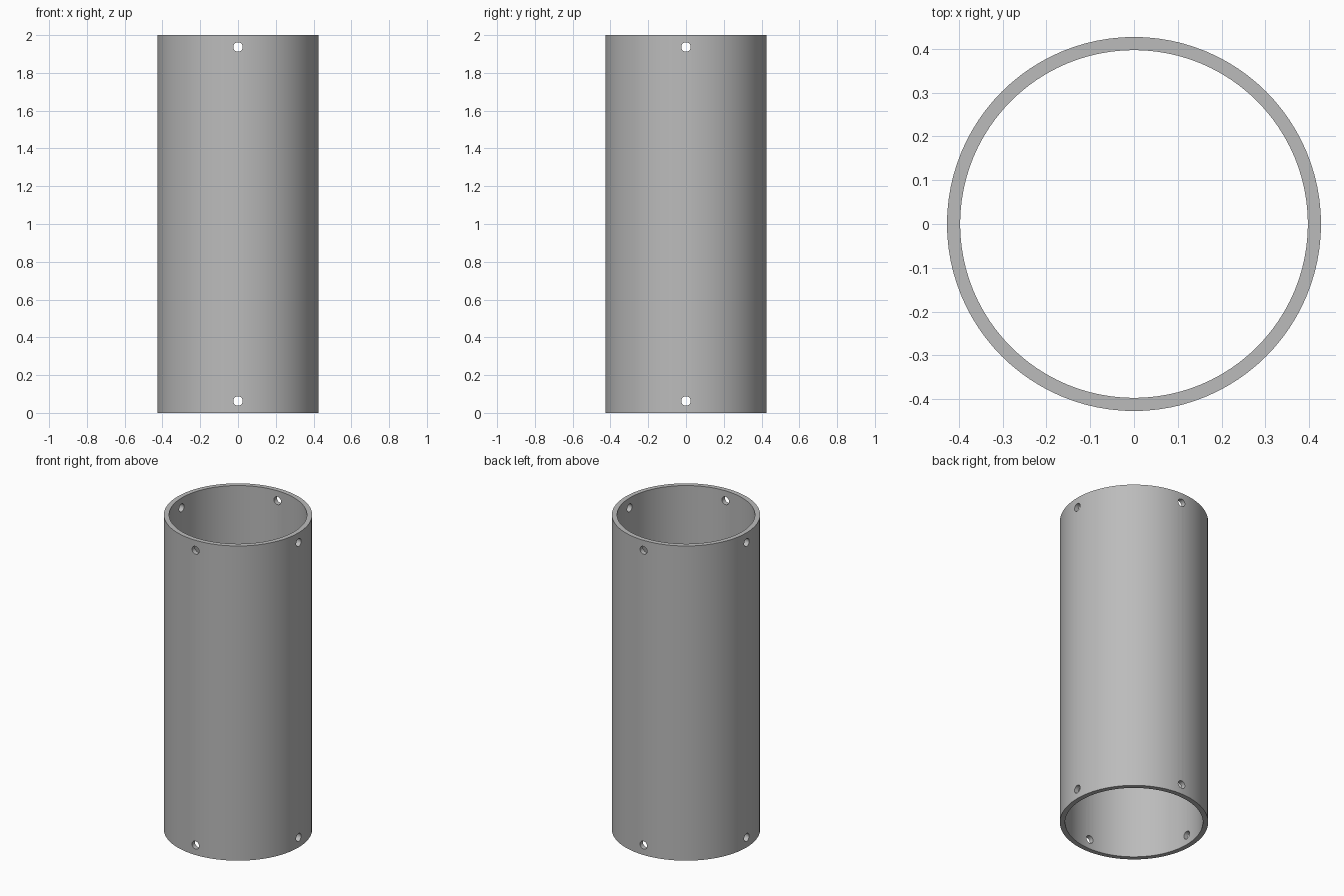
import bpy, bmesh, math
from mathutils import Matrix

if "Cube" in bpy.data.objects:
    bpy.data.objects.remove(bpy.data.objects["Cube"])

R_OUT, R_IN, HEIGHT = 0.427, 0.397, 2.0
HOLE_R, HOLE_Z = 0.025, (0.063, 1.937)
SIDES = 96

grey = bpy.data.materials.new("plain grey")
grey.diffuse_color = (0.5, 0.5, 0.5, 1)
grey.use_nodes = True
grey.node_tree.nodes["Principled BSDF"].inputs["Base Color"].default_value = grey.diffuse_color


def make_object(name, bm):
    bmesh.ops.recalc_face_normals(bm, faces=bm.faces)
    mesh = bpy.data.meshes.new(name)
    bm.to_mesh(mesh)
    bm.free()
    mesh.materials.append(grey)
    obj = bpy.data.objects.new(name, mesh)
    bpy.context.collection.objects.link(obj)
    return obj


# Tube wall: rectangular section swept around the vertical axis
bm = bmesh.new()
section = [bm.verts.new((r, 0, z)) for r, z in
           ((R_OUT, 0), (R_OUT, HEIGHT), (R_IN, HEIGHT), (R_IN, 0))]
edges = [bm.edges.new((section[i], section[(i + 1) % 4])) for i in range(4)]
bmesh.ops.spin(bm, geom=section + edges, axis=(0, 0, 1), cent=(0, 0, 0),
               angle=math.tau, steps=SIDES, use_merge=True)
bmesh.ops.remove_doubles(bm, verts=bm.verts, dist=1e-5)
tube = make_object("tube", bm)

# Hole cutters: four short pins around each end
bm = bmesh.new()
for z in HOLE_Z:
    for k in range(4):
        matrix = (Matrix.Rotation(k * math.pi / 2, 4, 'Z')
                  @ Matrix.Translation(((R_OUT + R_IN) / 2, 0, z))
                  @ Matrix.Rotation(math.pi / 2, 4, 'Y'))
        bmesh.ops.create_cone(bm, cap_ends=True, segments=32, radius1=HOLE_R,
                              radius2=HOLE_R, depth=0.12, matrix=matrix)
cutter = make_object("hole_cutter", bm)

# Drill the holes
cut = tube.modifiers.new("holes", 'BOOLEAN')
cut.operation = 'DIFFERENCE'
cut.solver = 'EXACT'
cut.object = cutter
bpy.context.view_layer.objects.active = tube
tube.select_set(True)
bpy.ops.object.modifier_apply(modifier=cut.name)
bpy.data.objects.remove(cutter, do_unlink=True)

bpy.ops.object.shade_smooth_by_angle(angle=math.radians(30))
